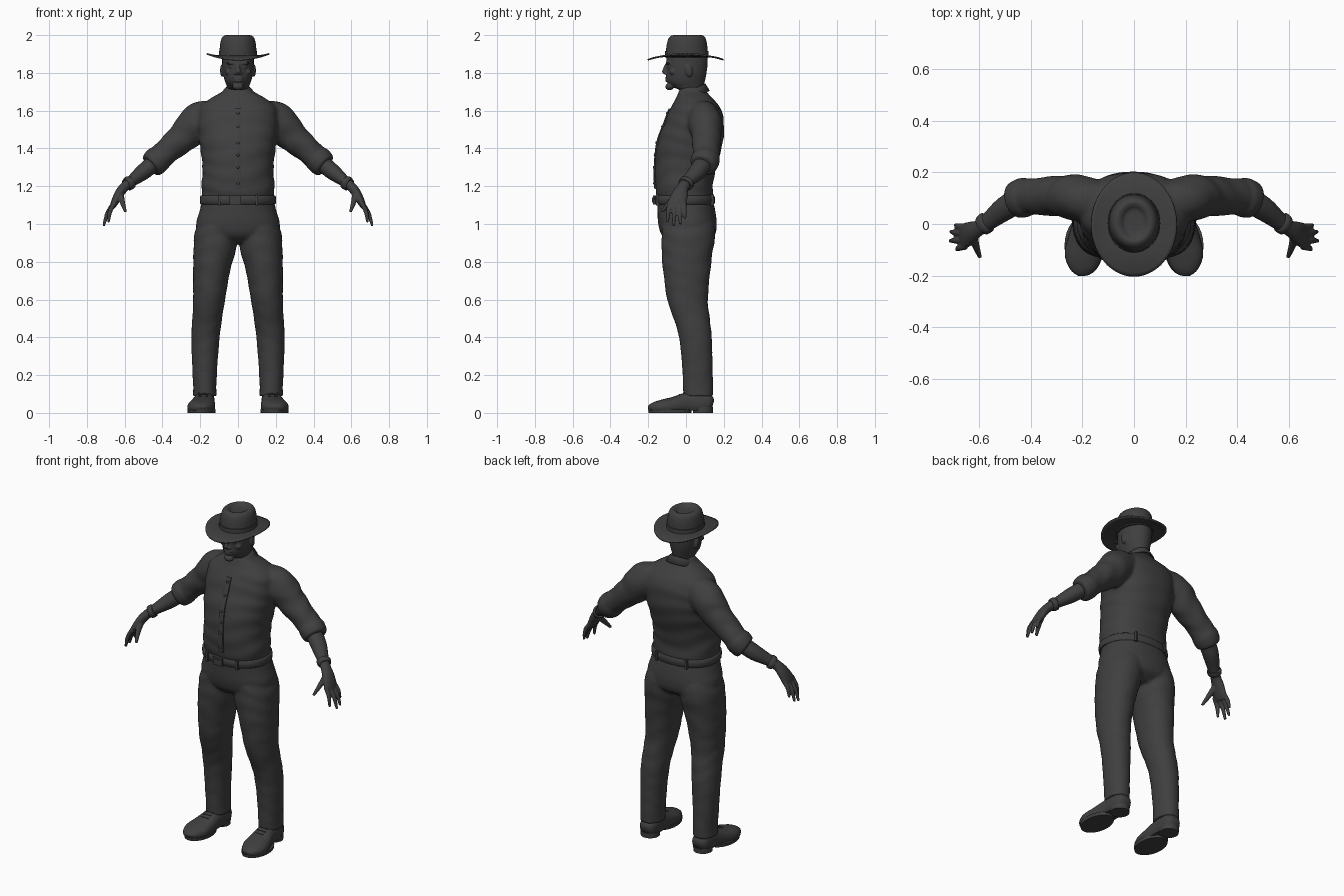
import bpy, bmesh
from math import sin, cos, pi, copysign
from mathutils import Vector, Matrix

if "Cube" in bpy.data.objects:
    bpy.data.objects.remove(bpy.data.objects["Cube"])

charcoal = bpy.data.materials.new("charcoal")
charcoal.use_nodes = True
grey = (0.05, 0.05, 0.05, 1)
charcoal.diffuse_color = grey
charcoal.node_tree.nodes["Principled BSDF"].inputs["Base Color"].default_value = grey


def spline(rows, steps):
    """Smooth curve through rows of (x, y, z, radius_a, radius_b)."""
    rows = [Vector(r) for r in rows]
    out = []
    for i in range(len(rows) - 1):
        b, c = rows[i], rows[i + 1]
        a = rows[i - 1] if i else b * 2 - c
        d = rows[i + 2] if i + 2 < len(rows) else c * 2 - b
        for k in range(steps):
            t = k / steps
            out.append((b * 2 + (c - a) * t + (a * 2 - b * 5 + c * 4 - d) * t * t
                        + (b * 3 - a - c * 3 + d) * t ** 3) / 2)
    return out + [rows[-1]]


def power(value, exponent):
    return copysign(abs(value) ** exponent, value)


def loft(bm, rows, side=1, sides=28, steps=4, square=1, flat=False, ref=(0, 1, 0),
         fold=0, pitch=90, floor=None):
    """Closed tube through the rows; flat keeps every section level."""
    rows = spline(rows, steps)
    loops = []
    for i, row in enumerate(rows):
        centre = Vector(row[:3])
        ahead = Vector(rows[min(i + 1, len(rows) - 1)][:3])
        behind = Vector(rows[max(i - 1, 0)][:3])
        t = Vector((0, 0, 1)) if flat else (ahead - behind).normalized()
        v = Vector(ref)
        v = (v - t * v.dot(t)).normalized()
        u = v.cross(t)
        loop = []
        for k in range(sides):
            a = 2 * pi * k / sides
            swell = 1 + fold * sin(pitch * centre.z + 2 * sin(2 * a + 9 * centre.z))
            p = centre + (u * row[3] * power(cos(a), square)
                          + v * row[4] * power(sin(a), square)) * swell
            if floor is not None:
                p.z = max(p.z, floor)
            loop.append(bm.verts.new((p.x * side, p.y, p.z)))
        loops.append(loop)
    for lower, upper in zip(loops, loops[1:]):
        for k in range(sides):
            n = (k + 1) % sides
            bm.faces.new((lower[k], lower[n], upper[n], upper[k]))
    bm.faces.new(loops[0][::-1])
    bm.faces.new(loops[-1])


def ball(bm, place, size, turn=0):
    m = Matrix.Translation(place) @ Matrix.Rotation(turn, 4, "X") @ Matrix.Diagonal((*size, 1))
    bmesh.ops.create_uvsphere(bm, u_segments=16, v_segments=10, radius=1, matrix=m)


def box(bm, place, size):
    m = Matrix.Translation(place) @ Matrix.Diagonal((*size, 1))
    bmesh.ops.create_cube(bm, size=1, matrix=m)


def sheet(bm, rows):
    """Open surface through a grid of points."""
    grid = [[bm.verts.new(p) for p in row] for row in rows]
    for a, b in zip(grid, grid[1:]):
        for k in range(len(a) - 1):
            bm.faces.new((a[k], a[k + 1], b[k + 1], b[k]))
    bmesh.ops.remove_doubles(bm, verts=bm.verts, dist=0.0001)


def finish(name, bm, voxel=0, thick=0):
    bmesh.ops.recalc_face_normals(bm, faces=bm.faces)
    mesh = bpy.data.meshes.new(name)
    bm.to_mesh(mesh)
    bm.free()
    mesh.materials.append(charcoal)
    obj = bpy.data.objects.new(name, mesh)
    bpy.context.collection.objects.link(obj)
    bpy.ops.object.select_all(action="DESELECT")
    obj.select_set(True)
    bpy.context.view_layer.objects.active = obj
    bpy.ops.object.shade_smooth_by_angle(angle=0.8)
    if voxel:
        blend = obj.modifiers.new("blend", "REMESH")
        blend.mode = "VOXEL"
        blend.voxel_size = voxel
        blend.use_smooth_shade = True
        soften = obj.modifiers.new("soften", "SMOOTH")
        soften.factor = 0.5
        soften.iterations = 3
    if thick:
        obj.modifiers.new("thickness", "SOLIDIFY").thickness = thick


# Shirt: torso, sleeves and rolled cuffs blended into one skin
torso = [(0, .0, 1.11, .19, .148), (0, -.01, 1.2, .193, .152), (0, -.002, 1.3, .188, .162),
         (0, .022, 1.43, .203, .173), (0, .043, 1.53, .213, .158), (0, .05, 1.61, .205, .135),
         (0, .045, 1.66, .155, .1), (0, .035, 1.7, .085, .075), (0, .035, 1.725, .066, .062)]
sleeve = [(.12, .08, 1.575, .085, .085), (.21, .1, 1.54, .1, .09), (.28, .108, 1.47, .085, .08),
          (.36, .107, 1.4, .07, .073), (.42, .105, 1.345, .066, .07), (.45, .095, 1.315, .06, .066)]
cuff = [(.415, .105, 1.352, .06, .066), (.422, .104, 1.345, .073, .077),
        (.455, .093, 1.312, .069, .072), (.463, .09, 1.305, .056, .06)]
shirt = bmesh.new()
loft(shirt, torso, square=.88, flat=True, fold=.012, pitch=70, sides=48, steps=6)
for s in (-1, 1):
    loft(shirt, sleeve, s, fold=.025, pitch=85, steps=6)
    loft(shirt, cuff, s)
finish("shirt", shirt, .009)

# Button strip and buttons follow the chest line
chest = [r for r in spline(torso, 6) if 1.17 < r[2] < 1.62]
strip = bmesh.new()
loft(strip, [(0, r[1] - r[4] - .001, r[2], .017, .006) for r in chest], sides=12, steps=1, square=.5)
finish("button_strip", strip)
buttons = bmesh.new()
for i in range(6):
    r = min(chest, key=lambda c: abs(c[2] - 1.22 - .072 * i))
    ball(buttons, (0, r[1] - r[4] - .006, r[2]), (.008, .005, .008))
finish("shirt_buttons", buttons)

# Collar: folded band, open at the front with long points
collar = bmesh.new()
band = []
for k in range(33):
    a = (k / 16 - 1) * 2.75
    front = max(0, -cos(a)) ** 2
    lift = 1.708 + .036 * cos(a)
    inner = (.07 * sin(a), .03 + .072 * cos(a), lift)
    reach = .092 + .075 * front
    outer = (reach * sin(a) * (1 + .35 * front), .032 + (.094 + .01 * front) * cos(a),
             lift - .038 - .022 * front)
    base = (inner[0], inner[1], lift - .04)
    band.append((base, inner, outer))
sheet(collar, band)
finish("collar", collar, thick=.007)

# Trousers: hips and legs blended
hips = [(0, -.005, 1.13, .188, .147), (0, .002, 1.07, .203, .153), (0, .008, 1.0, .222, .155),
        (0, .012, .94, .205, .14), (0, .01, .9, .12, .09)]
leg = [(.09, .005, 1.05, .1, .13), (.112, .013, .95, .118, .142), (.125, .006, .85, .111, .135),
       (.14, .004, .75, .098, .125), (.153, .008, .6, .085, .108), (.163, .03, .5, .079, .096),
       (.172, .05, .4, .075, .087), (.176, .06, .25, .067, .081), (.176, .064, .12, .061, .08),
       (.176, .064, .088, .064, .081)]
trousers = bmesh.new()
loft(trousers, hips, square=.9, flat=True, sides=40)
for s in (-1, 1):
    loft(trousers, leg, s, flat=True, fold=.012, pitch=60, square=.95)
finish("trousers", trousers, .009)

# Belt with buckle and loops
belt = bmesh.new()
loft(belt, [(0, -.005, 1.105, .19, .15), (0, -.006, 1.108, .2, .158), (0, -.007, 1.146, .2, .159),
            (0, -.007, 1.15, .19, .15)], square=.9, flat=True, sides=48, steps=2)
finish("belt", belt)
buckle = bmesh.new()
box(buckle, (-.015, -.166, 1.127), (.06, .018, .048))
box(buckle, (-.015, -.174, 1.127), (.036, .01, .026))
for x in (-.1, .1):
    box(buckle, (x, -.15, 1.127), (.014, .02, .056))
    box(buckle, (x, .137, 1.127), (.014, .02, .056))
finish("buckle_and_loops", buckle)

# Shoes: upper, front sole and heel block
upper = [(.176, .143, .045, .025, .02), (.176, .125, .05, .046, .045), (.177, .08, .055, .054, .062),
         (.18, .01, .052, .056, .058), (.188, -.06, .04, .068, .046), (.196, -.12, .03, .072, .042),
         (.196, -.165, .028, .056, .031), (.194, -.19, .025, .034, .019), (.193, -.198, .022, .014, .008)]
for s, label in ((-1, "right"), (1, "left")):
    shoe = bmesh.new()
    loft(shoe, upper, s, ref=(0, 0, 1), square=.85, floor=.013)
    loft(shoe, [(.193, -.085, 0, .073, .113), (.193, -.085, .019, .076, .116)], s, flat=True, steps=1)
    loft(shoe, [(.177, .09, 0, .053, .053), (.177, .09, .03, .054, .054)], s, flat=True, steps=1)
    for i in range(3):
        box(shoe, (s * .183, -.012 - .022 * i, .104 - .009 * i), (.05, .007, .008))
    finish(label + "_shoe", shoe)

# Forearms, hands and wrist bands
forearm = [(.43, .1, 1.335, .044, .05), (.5, .06, 1.277, .043, .047), (.56, .013, 1.23, .031, .036),
           (.6, -.015, 1.197, .026, .031), (.627, -.03, 1.163, .025, .041),
           (.653, -.045, 1.115, .02, .05), (.665, -.05, 1.088, .013, .046)]
tips = [(.69, -.005, 1.035), (.708, -.03, 1.004), (.71, -.065, .996), (.685, -.098, 1.015)]
for s, label in ((-1, "right"), (1, "left")):
    arm = bmesh.new()
    loft(arm, forearm, s)
    for i, tip in enumerate(tips):
        root = Vector((.652, -.012 - .025 * i, 1.115))
        knuckle = root.lerp(Vector(tip), .55) + Vector((.007, 0, .006))
        loft(arm, [(*root, .013, .013), (*knuckle, .012, .012), (*tip, .008, .008)], s, sides=12)
        ball(arm, (s * tip[0], tip[1], tip[2]), (.008, .008, .008))
    loft(arm, [(.622, -.04, 1.16, .018, .022), (.612, -.085, 1.115, .014, .016),
               (.596, -.128, 1.065, .008, .009)], s, sides=12)
    finish(label + "_forearm_and_hand", arm, .005)
    wrist = bmesh.new()
    loft(wrist, [(.568, .008, 1.223, .028, .034), (.571, .006, 1.221, .037, .042),
                 (.586, -.006, 1.208, .035, .04), (.589, -.008, 1.206, .026, .032)], s, steps=2)
    finish(label + "_wrist_band", wrist)

# Head with nose, brow, ears, lips and beard blended
head = bmesh.new()
loft(head, [(0, .03, 1.64, .068, .065), (0, .032, 1.7, .059, .058), (0, .012, 1.725, .058, .08),
            (0, .0, 1.755, .069, .1), (0, .003, 1.8, .08, .106), (0, .005, 1.86, .084, .11),
            (0, .005, 1.92, .084, .105)], flat=True, steps=5)
ball(head, (0, -.087, 1.727), (.03, .023, .019))
ball(head, (0, -.1, 1.757), (.025, .01, .005))
ball(head, (0, -.1, 1.768), (.024, .01, .005))
ball(head, (0, -.1, 1.777), (.03, .009, .005))
loft(head, [(0, -.1, 1.85, .009, .01), (0, -.108, 1.825, .011, .013), (0, -.112, 1.803, .016, .015),
            (0, -.103, 1.79, .013, .008)], flat=True, sides=14)
for s in (-1, 1):
    ball(head, (s * .016, -.104, 1.797), (.009, .012, .008))
    ball(head, (s * .036, -.094, 1.851), (.028, .014, .007))
    ball(head, (s * .034, -.09, 1.833), (.014, .009, .007))
    ball(head, (s * .05, -.07, 1.805), (.02, .018, .016))
    ball(head, (s * .085, .015, 1.812), (.01, .02, .033), .2)
finish("head", head, .0045)

# Hat: dented crown, band and curved brim
crown = bmesh.new()
loft(crown, [(0, .004, 1.878, .099, .112), (0, .004, 1.91, .098, .111), (0, .005, 1.955, .094, .106),
             (0, .006, 1.986, .085, .096), (0, .007, 1.999, .068, .08), (0, .007, 1.995, .052, .064),
             (0, .007, 1.984, .036, .047), (0, .007, 1.982, .004, .006)], flat=True, sides=40)
finish("hat_crown", crown)
ribbon = bmesh.new()
loft(ribbon, [(0, .004, 1.885, .1, .112), (0, .004, 1.887, .102, .115), (0, .004, 1.915, .101, .114),
              (0, .004, 1.917, .096, .11)], flat=True, sides=40, steps=1)
finish("hat_band", ribbon)
brim = bmesh.new()
rings = []
for i in range(8):
    f = i / 7
    rings.append([((.085 + .08 * f) * cos(a), (.1 + .102 * f) * sin(a) - .002,
                   1.893 + f * f * (.012 * cos(a) ** 2 - .02 * sin(a) ** 2))
                  for a in (2 * pi * k / 56 for k in range(57))])
sheet(brim, rings)
finish("hat_brim", brim, thick=.008)
